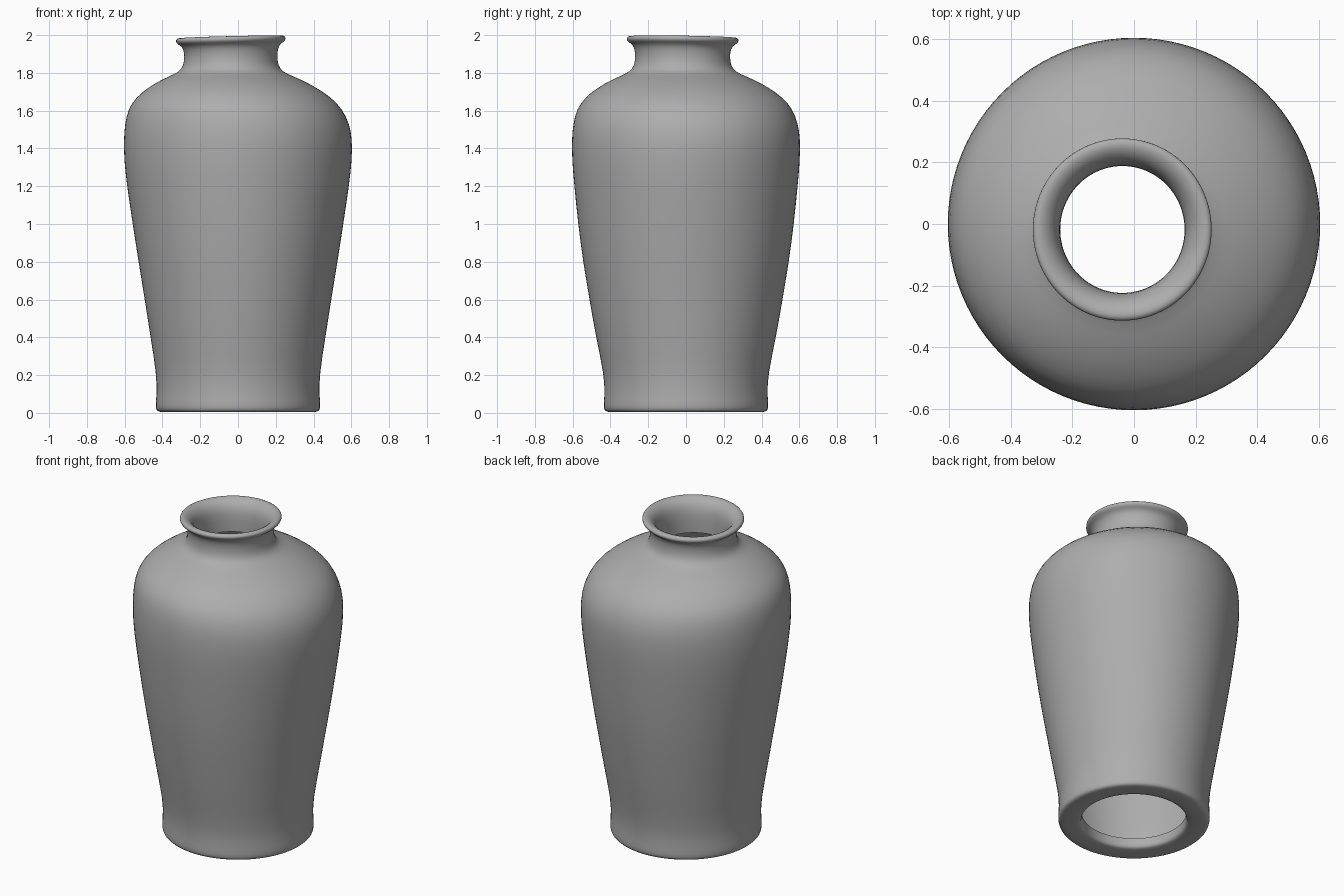
import bpy, bmesh, math

if "Cube" in bpy.data.objects:
    bpy.data.objects.remove(bpy.data.objects["Cube"], do_unlink=True)

SIDES = 48

# (radius, height) from inside the foot, up the wall, over the lip, down the throat
PROFILE = [
    (0.30, 0.07), (0.30, 0.02), (0.31, 0.008), (0.36, 0.004), (0.418, 0.004),
    (0.434, 0.013), (0.437, 0.04), (0.432, 0.10), (0.432, 0.20), (0.464, 0.40),
    (0.495, 0.60), (0.528, 0.80), (0.559, 1.00), (0.589, 1.20), (0.605, 1.34),
    (0.606, 1.45), (0.596, 1.53), (0.568, 1.61), (0.518, 1.67), (0.45, 1.72),
    (0.37, 1.765), (0.295, 1.795), (0.26, 1.82), (0.247, 1.86), (0.246, 1.91),
    (0.258, 1.945), (0.282, 1.958), (0.293, 1.972), (0.288, 1.988), (0.27, 1.993),
    (0.245, 1.983), (0.222, 1.96), (0.207, 1.925), (0.201, 1.87), (0.203, 1.79),
]


def smooth_step(low, high, value):
    t = min(max((value - low) / (high - low), 0), 1)
    return t * t * (3 - 2 * t)


def ring(bm, radius, z):
    """One ring; the neck sits off centre, its lip leans, the belly is a bit oval."""
    shift = smooth_step(1.45, 1.83, z)
    lean = smooth_step(1.85, 1.96, z)
    belly = smooth_step(0.1, 0.5, z) * (1 - smooth_step(0.8, 1.35, z))
    oval = 1 + 0.02 * shift + 0.035 * belly
    verts = []
    for i in range(SIDES):
        a = math.tau * i / SIDES
        x, y = radius * math.cos(a), radius * math.sin(a) * oval
        tilt = lean * (0.025 * x - 0.015 * y)
        verts.append(bm.verts.new((x - 0.038 * shift, y - 0.018 * shift, z + tilt)))
    return verts


# Clay colour
clay = bpy.data.materials.new("grey_clay")
clay.use_nodes = True
grey = (0.42, 0.42, 0.42, 1)
clay.diffuse_color = grey
shader = next(n for n in clay.node_tree.nodes if n.type == "BSDF_PRINCIPLED")
shader.inputs["Base Color"].default_value = grey

# Vase shell, open at the foot and the mouth
bm = bmesh.new()
rings = [ring(bm, r, z) for r, z in PROFILE]
for lower, upper in zip(rings, rings[1:]):
    for i in range(SIDES):
        j = (i + 1) % SIDES
        face = bm.faces.new((lower[i], lower[j], upper[j], upper[i]))
        face.smooth = True
mesh = bpy.data.meshes.new("vase_body")
bm.to_mesh(mesh)
bm.free()
mesh.materials.append(clay)
vase = bpy.data.objects.new("vase_body", mesh)
bpy.context.collection.objects.link(vase)

# Rounded curves
rounding = vase.modifiers.new("rounding", "SUBSURF")
rounding.levels = rounding.render_levels = 1
